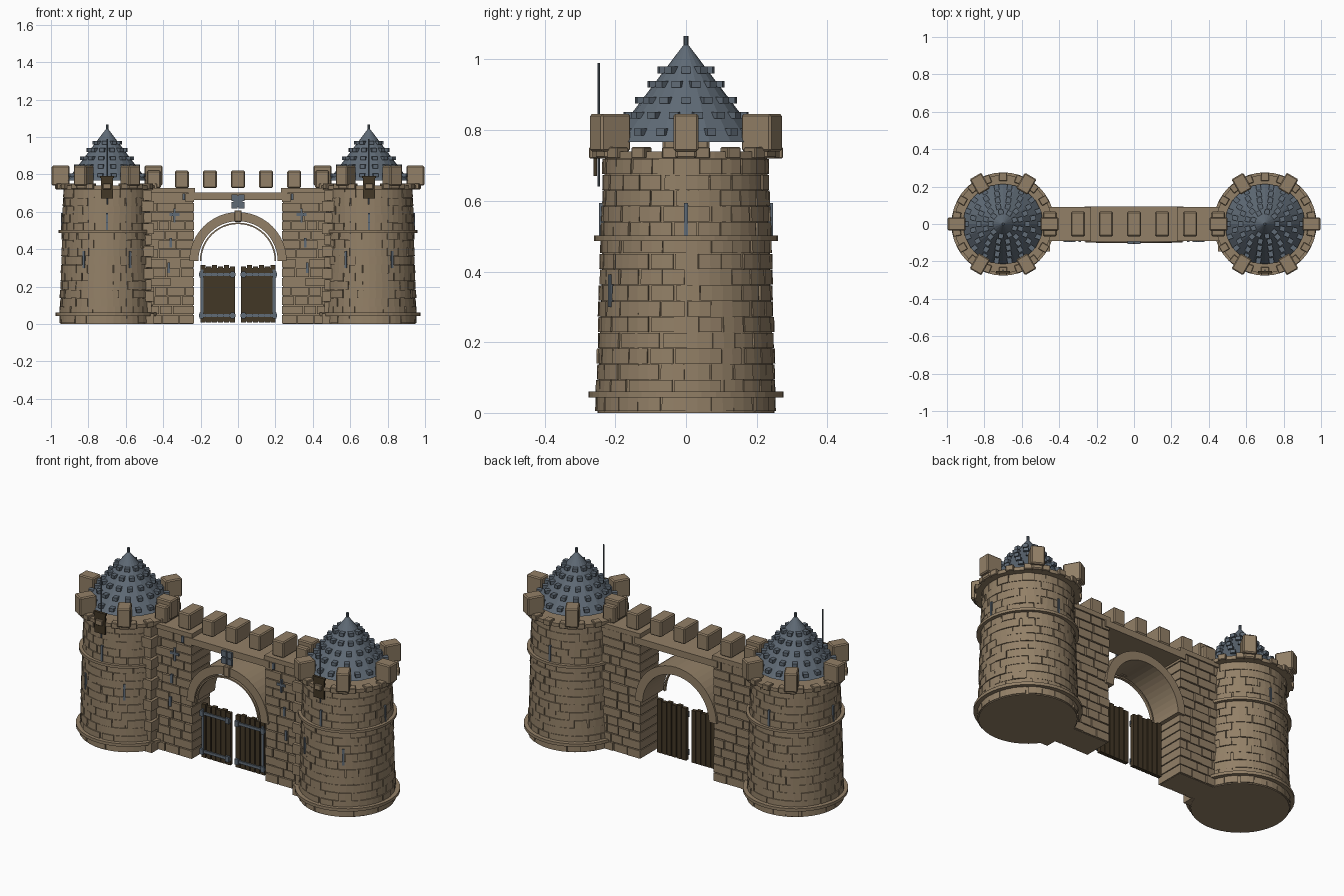
import bpy, bmesh, math, random
from mathutils import Matrix, Vector

if "Cube" in bpy.data.objects:
    bpy.data.objects.remove(bpy.data.objects["Cube"])
random.seed(4)
TAU = math.tau

def material(name, rgb):
    m = bpy.data.materials.new(name)
    m.diffuse_color = (*rgb, 1)
    m.use_nodes = True
    m.node_tree.nodes["Principled BSDF"].inputs["Base Color"].default_value = m.diffuse_color
    return m
STONE = material("tan stone", (0.29, 0.215, 0.135))
SLATE = material("blue grey slate", (0.115, 0.145, 0.18))
WOOD = material("dark wood", (0.055, 0.038, 0.019))

def box(bm, c, s, rz=0.0, ry=0.0):
    m = (Matrix.Translation(c) @ Matrix.Rotation(rz, 4, 'Z') @ Matrix.Rotation(ry, 4, 'Y')
         @ Matrix.Diagonal((*s, 1)))
    bmesh.ops.create_cube(bm, size=1, matrix=m)

def span(bm, x0, x1, y0, y1, z0, z1):
    box(bm, ((x0+x1)/2, (y0+y1)/2, (z0+z1)/2), (x1-x0, y1-y0, z1-z0))

def cone(bm, x, y, z0, z1, r0, r1, n):
    bmesh.ops.create_cone(bm, cap_ends=True, segments=n, radius1=r0, radius2=r1, depth=z1-z0,
                          matrix=Matrix.Translation((x, y, (z0+z1)/2)))

def sector(bm, pt, a0, a1, n):
    """Sweep a four-point section pt(angle) from a0 to a1 and cap the ends."""
    rings = [[bm.verts.new(p) for p in pt(a0+(a1-a0)*i/n)] for i in range(n+1)]
    for a, b in zip(rings, rings[1:]):
        for k in range(4):
            bm.faces.new((a[k], a[(k+1) % 4], b[(k+1) % 4], b[k]))
    bm.faces.new(rings[0])
    bm.faces.new(rings[-1])

def finish(name, bm, mat, mirror=False, bevel=0):
    bmesh.ops.recalc_face_normals(bm, faces=bm.faces)
    me = bpy.data.meshes.new(name)
    bm.to_mesh(me)
    bm.free()
    me.materials.append(mat)
    ob = bpy.data.objects.new(name, me)
    bpy.context.collection.objects.link(ob)
    if bevel:
        b = ob.modifiers.new("bevel", 'BEVEL')
        b.width, b.segments = bevel, 1
    if mirror:
        ob.modifiers.new("mirror", 'MIRROR')
    return ob

TX = 0.7
def tower_r(z):
    return 0.256 - 0.021*z/0.72

def around(r, a, z):
    return (TX + r*math.cos(a), r*math.sin(a), z)

# Tower shaft with courses of bricks
bm = bmesh.new()
cone(bm, TX, 0, 0, 0.73, 0.25, 0.229, 44)
finish("tower_core", bm, STONE, True)
bm = bmesh.new()
ROWS, PER = 16, 22
for row in range(ROWS):
    z0, z1 = 0.005 + row*0.0447, 0.005 + (row+1)*0.0447 - 0.002
    for i in range(PER):
        a = (i + 0.5*(row % 2) + random.uniform(-.08, .08))*TAU/PER
        j = random.uniform(-0.003, 0.002)
        r0, r1 = tower_r(z0)+j, tower_r(z1)+j
        sector(bm, lambda t: (around(0.22, t, z0), around(r0, t, z0), around(r1, t, z1), around(0.22, t, z1)),
               a+0.008, a+TAU/PER-0.008, 2)
finish("tower_bricks", bm, STONE, True)

# Stone bands and top collar
bm = bmesh.new()
for z0, z1, r in ((0.043, 0.06, 0.276), (0.487, 0.502, 0.26), (0.72, 0.74, 0.262)):
    cone(bm, TX, 0, z0, z1, r, r, 40)
finish("tower_bands", bm, STONE, True)

# Corbels and tower merlons
bm = bmesh.new()
for i in range(18):
    a = (10 + 20*i)*TAU/360
    box(bm, around(0.252, a, 0.736), (0.045, 0.042, 0.032), a)
finish("tower_corbels", bm, STONE, True, 0.003)
bm = bmesh.new()
for i in range(6):
    a = i*TAU/6
    box(bm, around(0.248, a, 0.793), (0.096, 0.072, 0.106), a)
    box(bm, around(0.252, a, 0.735), (0.055, 0.06, 0.03), a)
finish("tower_merlons", bm, STONE, True, 0.006)

# Conical roof with slates and finial
bm = bmesh.new()
cone(bm, TX, 0, 0.767, 1.045, 0.215, 0.004, 20)
cone(bm, TX, 0, 1.02, 1.066, 0.007, 0.007, 8)
finish("tower_roof", bm, SLATE, True)
bm = bmesh.new()
for k, (z, n) in enumerate(((0.795, 18), (0.842, 16), (0.885, 14), (0.93, 12), (0.97, 9))):
    r = 0.215*(1.045-z)/0.278
    for i in range(n):
        a = (i + 0.5*(k % 2))*TAU/n
        box(bm, around(r+0.004, a, z), (0.034, 0.026, 0.019), a)
finish("roof_slates", bm, SLATE, True)

# Arrow slits on the towers
bm = bmesh.new()
for deg, z in ((-60, 0.345), (-120, 0.345), (0, 0.548), (90, 0.548), (-90, 0.548)):
    a = math.radians(deg)
    box(bm, around(tower_r(z), a, z), (0.012, 0.012, 0.092), a)
finish("arrow_slits", bm, SLATE, True)

# Banners on poles
bm = bmesh.new()
cone(bm, TX, -0.247, 0.64, 0.99, 0.004, 0.004, 8)
finish("banner_pole", bm, SLATE, True)
bm = bmesh.new()
span(bm, 0.667, 0.733, -0.262, -0.252, 0.67, 0.785)
span(bm, 0.662, 0.738, -0.265, -0.25, 0.78, 0.792)
finish("banner", bm, WOOD, True)

# Curtain wall of irregular blocks
bm = bmesh.new()
span(bm, 0.24, 0.52, -0.074, 0.074, 0, 0.70)
finish("wall_core", bm, STONE, True)
bm = bmesh.new()
for row in range(14):
    x = 0.235
    while x < 0.49:
        w = min(random.uniform(0.05, 0.12), 0.515-x)
        if 0.515-x-w < 0.03:
            w = 0.515-x
        span(bm, x, x+w-0.005, -0.08-random.uniform(0, .01), 0.08+random.uniform(0, .007),
             row*0.05+0.002, row*0.05+0.047)
        x += w
finish("wall_blocks", bm, STONE, True)

# Corner stones where wall meets tower
bm = bmesh.new()
for i in range(12):
    w = 0.012 if i % 2 else 0.0
    span(bm, 0.45+w, 0.53, -0.146+w, -0.07, i*0.06+0.001, i*0.06+0.057)
finish("corner_stones", bm, STONE, True)

# Wall cap, lintel beam and merlons
bm = bmesh.new()
span(bm, 0.23, 0.50, -0.09, 0.09, 0.70, 0.727)
finish("wall_cap", bm, STONE, True)
bm = bmesh.new()
span(bm, -0.265, 0.265, -0.094, 0.094, 0.664, 0.702)
finish("lintel_beam", bm, STONE)
bm = bmesh.new()
for k in range(-3, 4):
    box(bm, (0.15*k, 0, 0.773), (0.074, 0.132, 0.093))
finish("wall_merlons", bm, STONE, False, 0.006)

# Gate arch, thin inner rib and keystone
def arch(name, r0, r1, y0, y1):
    bm = bmesh.new()
    def pt(t):
        c, s = math.cos(t), math.sin(t)
        return [(r*c, y, 0.338+r*s) for r, y in ((r0, y0), (r1, y0), (r1, y1), (r0, y1))]
    sector(bm, pt, 0, math.pi, 24)
    finish(name, bm, STONE)
arch("gate_arch", 0.212, 0.26, -0.098, 0.094)
arch("arch_rib", 0.196, 0.204, -0.102, -0.085)
bm = bmesh.new()
box(bm, (0, -0.09, 0.577), (0.038, 0.036, 0.062))
finish("keystone", bm, STONE, False, 0.004)

# Slate emblem above the keystone: four squares on a plate
bm = bmesh.new()
box(bm, (0, -0.096, 0.655), (0.05, 0.008, 0.06))
for sx in (-1, 1):
    for sz in (-1, 1):
        box(bm, (sx*0.018, -0.099, 0.655+sz*0.02), (0.031, 0.014, 0.034))
finish("emblem", bm, SLATE)

# Cross and slit loopholes on the wall
bm = bmesh.new()
box(bm, (0.34, -0.09, 0.58), (0.012, 0.01, 0.075))
box(bm, (0.34, -0.09, 0.585), (0.055, 0.01, 0.014))
for x, z, h in ((0.37, 0.3, 0.055), (0.36, 0.435, 0.05), (0.29, 0.68, 0.035)):
    box(bm, (x, -0.09, z), (0.014, 0.01, h))
finish("wall_loopholes", bm, SLATE, True)

# Gate leaves: planks, iron straps, edge irons and tips
GY = -0.035
bm = bmesh.new()
for i in range(6):
    x = 0.017 + i*0.0315
    span(bm, x, x+0.027, GY-0.011, GY+0.011, 0.008, 0.308 + 0.008*(i % 2))
span(bm, 0.017, 0.2, GY-0.004, GY+0.004, 0.012, 0.3)
finish("gate_planks", bm, WOOD, True)
bm = bmesh.new()
for z in (0.045, 0.265):
    span(bm, 0.014, 0.208, GY-0.018, GY-0.008, z-0.008, z+0.008)
    for x in (0.03, 0.195):
        box(bm, (x, GY-0.018, z), (0.022, 0.012, 0.032))
span(bm, 0.185, 0.199, GY-0.016, GY-0.009, 0.03, 0.29)
finish("gate_irons", bm, SLATE, True)
